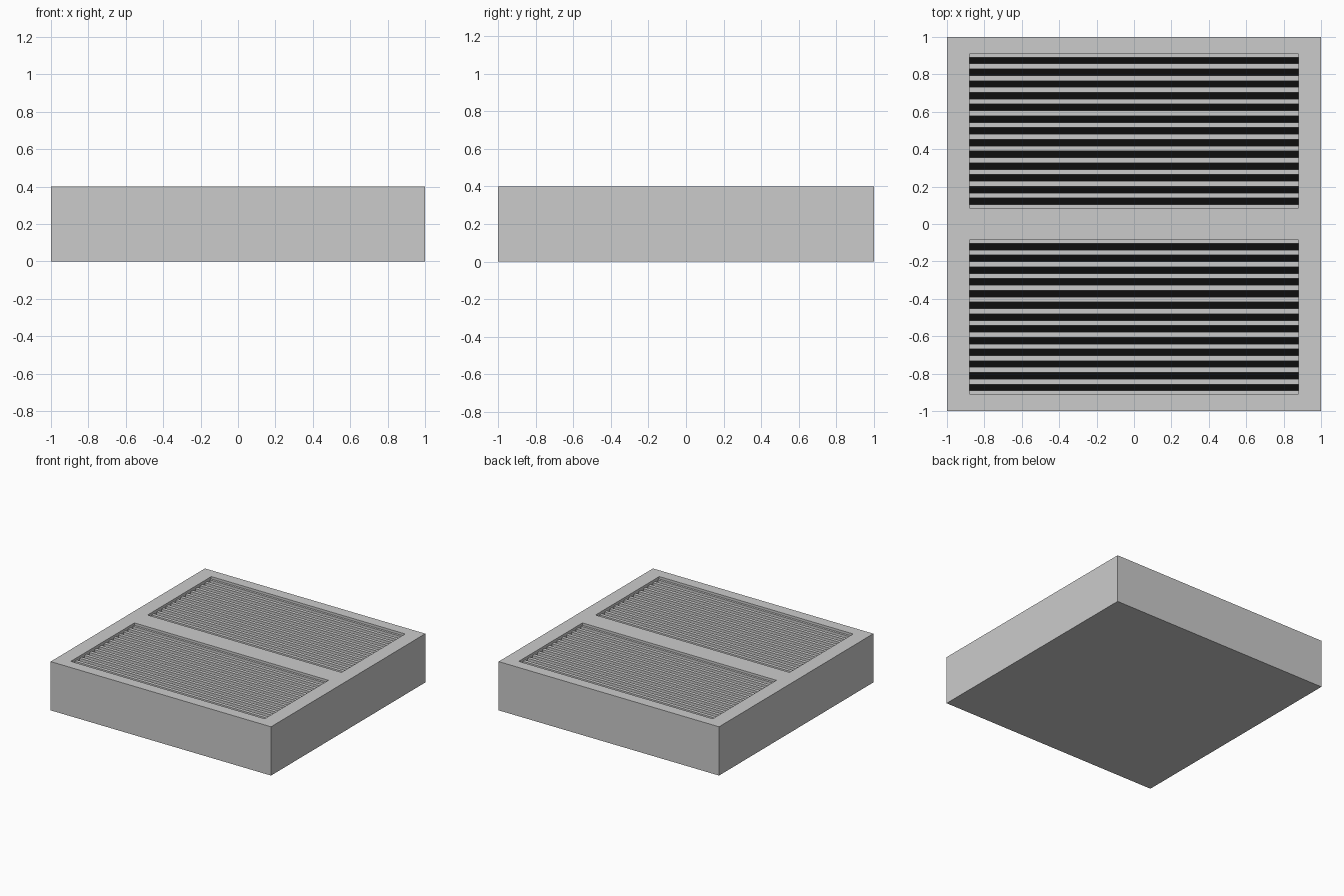
import bpy

if "Cube" in bpy.data.objects:
    bpy.data.objects.remove(bpy.data.objects["Cube"])

W = 0.88              # half width of each opening
Y0, Y1 = 0.085, 0.91  # opening extents in y
FLOOR = 0.33          # bottom of the openings
SLAT_TOP = 0.38       # slats sit just under the rim
PITCH, SLAT = 0.0628, 0.0285


def box(name, lo, hi):
    bpy.ops.mesh.primitive_cube_add(size=1, location=[(a + b) / 2 for a, b in zip(lo, hi)])
    ob = bpy.context.object
    ob.name = name
    ob.scale = [b - a for a, b in zip(lo, hi)]
    bpy.ops.object.transform_apply(location=False, rotation=False, scale=True)
    return ob


black = bpy.data.materials.new("dark_interior")
black.diffuse_color = (0.004, 0.004, 0.004, 1)
black.use_nodes = True
black.node_tree.nodes["Principled BSDF"].inputs["Base Color"].default_value = black.diffuse_color

# Housing block
housing = box("housing", (-1, -1, 0), (1, 1, 0.4))

for side, label in ((-1, "front"), (1, "back")):
    ya, yb = sorted((side * Y0, side * Y1))

    # Rectangular opening cut into the top
    cutter = box(label + "_cutter", (-W, ya, FLOOR), (W, yb, 0.5))
    mod = housing.modifiers.new(label + "_opening", "BOOLEAN")
    mod.operation = "DIFFERENCE"
    mod.solver = "EXACT"
    mod.object = cutter
    bpy.context.view_layer.objects.active = housing
    bpy.ops.object.modifier_apply(modifier=mod.name)
    bpy.data.objects.remove(cutter)

    # Black floor behind the slats
    floor = box(label + "_floor", (-W, ya, FLOOR - 0.005), (W, yb, FLOOR + 0.003))
    floor.data.materials.append(black)

    # Row of slats, the outer two half sunk into the rim
    for i in range(14):
        y = side * (Y0 + Y1) / 2 + (i - 6.5) * PITCH
        a, b = max(y - SLAT / 2, ya - 0.001), min(y + SLAT / 2, yb + 0.001)
        box(f"{label}_slat_{i + 1}", (-W, a, FLOOR), (W, b, SLAT_TOP))
